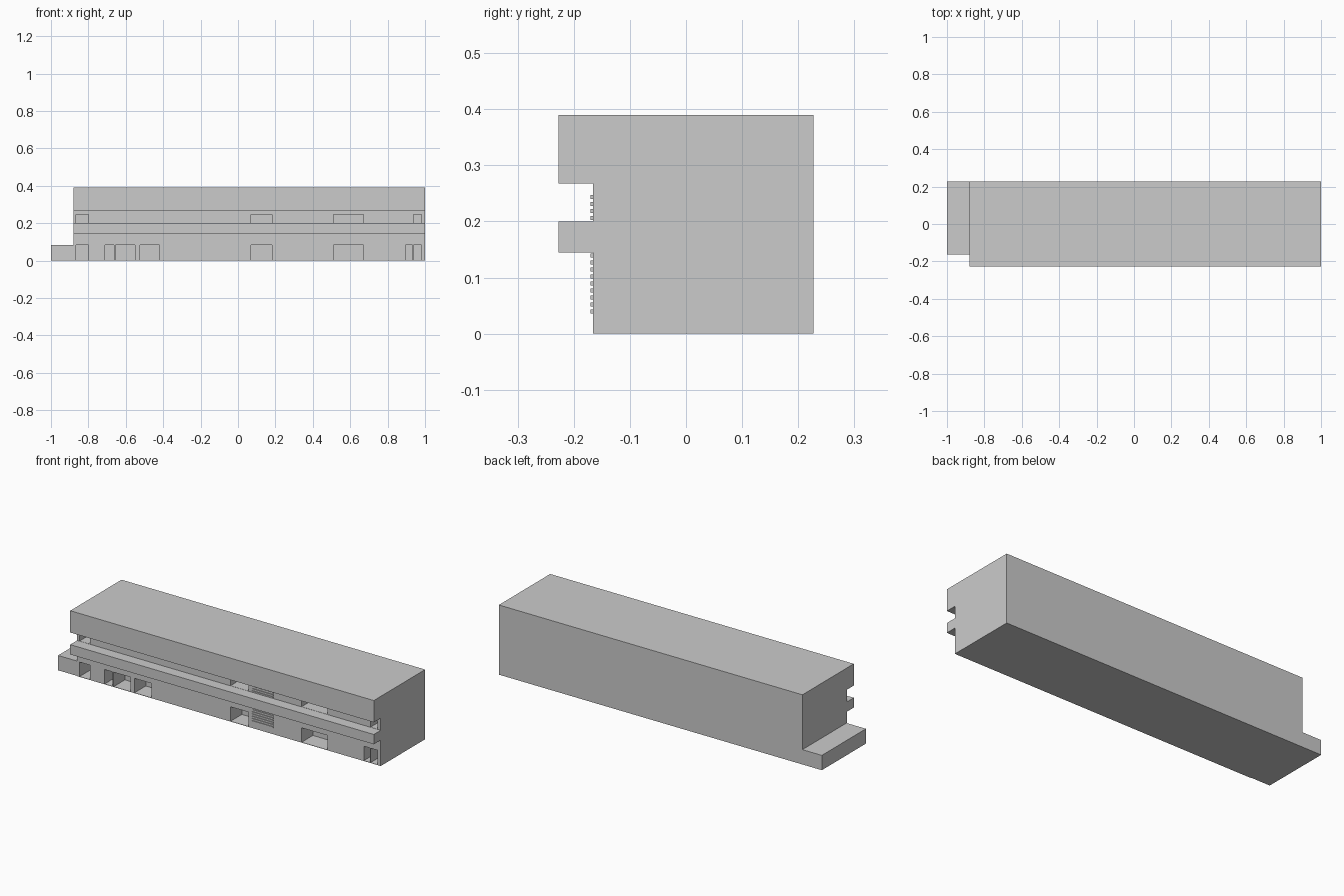
import bpy, bmesh
from mathutils import Vector

if "Cube" in bpy.data.objects:
    bpy.data.objects.remove(bpy.data.objects["Cube"])

BACK, WALL, FRONT = 0.227, -0.166, -0.227
X0, X1 = -0.88, 1.0


def add_box(bm, x0, x1, y0, y1, z0, z1):
    verts = bmesh.ops.create_cube(bm, size=1)["verts"]
    for v in verts:
        v.co = Vector((x0 if v.co.x < 0 else x1,
                       y0 if v.co.y < 0 else y1,
                       z0 if v.co.z < 0 else z1))


def make_object(name, bm):
    bmesh.ops.recalc_face_normals(bm, faces=bm.faces)
    mesh = bpy.data.meshes.new(name)
    bm.to_mesh(mesh)
    bm.free()
    ob = bpy.data.objects.new(name, mesh)
    bpy.context.collection.objects.link(ob)
    return ob


def boxes(name, dims):
    bm = bmesh.new()
    for d in dims:
        add_box(bm, *d)
    return make_object(name, bm)


# main block: side profile with projecting balcony and roof bands
profile = [(BACK, 0), (BACK, 0.39), (FRONT, 0.39), (FRONT, 0.268), (WALL, 0.268),
           (WALL, 0.2), (FRONT, 0.2), (FRONT, 0.145), (WALL, 0.145), (WALL, 0)]
bm = bmesh.new()
face = bm.faces.new([bm.verts.new((X0, y, z)) for y, z in profile])
ext = bmesh.ops.extrude_face_region(bm, geom=[face])["geom"]
# keep the starting cap so the block is closed
bmesh.ops.translate(bm, verts=[g for g in ext if isinstance(g, bmesh.types.BMVert)],
                    vec=(X1 - X0, 0, 0))
if not any(all(abs(v.co.x - X0) < 1e-6 for v in f.verts) for f in bm.faces):
    bm.faces.new([v for v in bm.verts if abs(v.co.x - X0) < 1e-6])
building = make_object("main_building", bm)

# door recesses on both floors
ground = [(-0.865, -0.80), (-0.71, -0.662), (-0.654, -0.55), (-0.525, -0.42),
          (0.07, 0.182), (0.51, 0.67), (0.895, 0.934), (0.937, 0.98)]
upper = [(-0.865, -0.80), (0.07, 0.182), (0.51, 0.67), (0.937, 0.98)]
cuts = [(a, b, -0.2, -0.066, 0.002, 0.083) for a, b in ground]
cuts += [(a, b, -0.2, -0.066, 0.201, 0.245) for a, b in upper]
cutter = boxes("recess_cutter", cuts)
cutter.hide_render = True
mod = building.modifiers.new("recesses", "BOOLEAN")
mod.operation, mod.solver, mod.object = "DIFFERENCE", "EXACT", cutter
bpy.context.view_layer.objects.active = building
bpy.ops.object.modifier_apply(modifier=mod.name)
bpy.data.objects.remove(cutter)

# low annex at the left end
boxes("side_annex", [(-1.0, X0, -0.163, BACK, 0, 0.083)])

# louvre slats on both floors
step = 0.0125
for name, z0, count in (("ground_louvre", 0.036, 9), ("upper_louvre", 0.203, 4)):
    boxes(name, [(0.205, 0.335, -0.170, WALL + 0.002, z0 + i * step, z0 + i * step + 0.007)
                 for i in range(count)])
